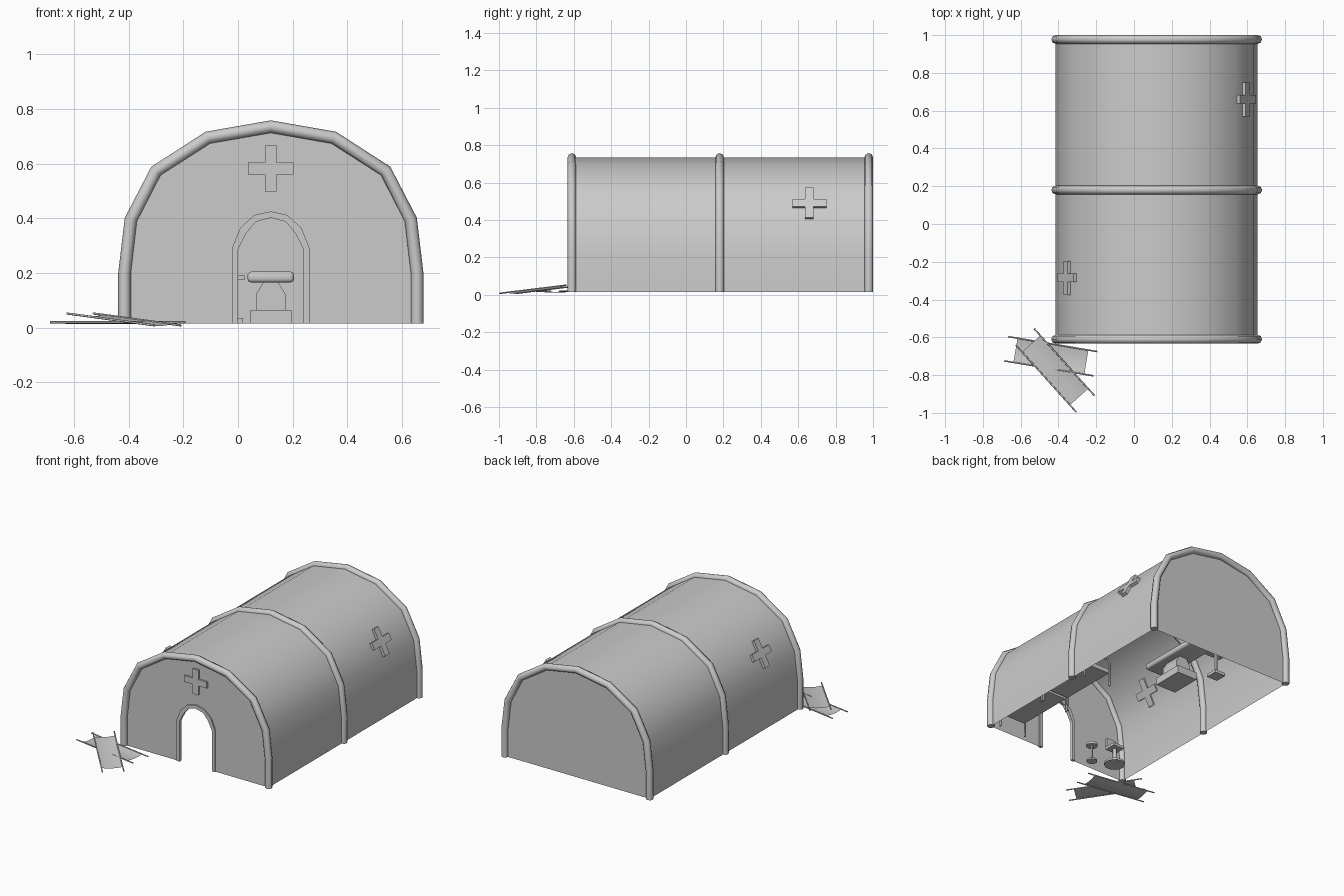
import bpy, bmesh
from math import radians, sin, cos, pi
from mathutils import Matrix

if "Cube" in bpy.data.objects:
    bpy.data.objects.remove(bpy.data.objects["Cube"])

mat = bpy.data.materials.new("light_grey")
mat.use_nodes = True
GREY = (0.6, 0.6, 0.6, 1)
mat.diffuse_color = GREY
mat.node_tree.nodes["Principled BSDF"].inputs["Base Color"].default_value = GREY

CX, BASE = 0.12, 0.015          # tent centre line and ground height
FRONT, MID, BACK = -0.61, 0.18, 0.977


def finish(name, bm, matrix=Matrix(), smooth=False):
    mesh = bpy.data.meshes.new(name)
    bmesh.ops.recalc_face_normals(bm, faces=bm.faces)
    bm.to_mesh(mesh)
    bm.free()
    mesh.materials.append(mat)
    obj = bpy.data.objects.new(name, mesh)
    obj.matrix_world = matrix
    bpy.context.collection.objects.link(obj)
    if smooth:
        bpy.ops.object.select_all(action='DESELECT')
        obj.select_set(True)
        bpy.context.view_layer.objects.active = obj
        bpy.ops.object.shade_smooth_by_angle(angle=radians(40))
    return obj


def prism(name, outline, y0, y1=None, matrix=Matrix()):
    """Flat x/z outline at y0, extruded to y1 when given."""
    bm = bmesh.new()
    face = bm.faces.new([bm.verts.new((x, y0, z)) for x, z in outline])
    if y1 is not None:
        out = bmesh.ops.extrude_face_region(bm, geom=[face], use_keep_orig=True)
        for v in out["geom"]:
            if isinstance(v, bmesh.types.BMVert):
                v.co.y = y1
    return finish(name, bm, matrix)


def box(name, centre, size, bevel=0.0):
    bm = bmesh.new()
    bmesh.ops.create_cube(bm, size=1)
    bmesh.ops.scale(bm, vec=size, verts=bm.verts)
    if bevel:
        bmesh.ops.bevel(bm, geom=bm.edges[:], offset=bevel, segments=3,
                        profile=0.5, affect='EDGES')
    return finish(name, bm, Matrix.Translation(centre), bool(bevel))


def disc(name, x, y, z0, z1, radius):
    bm = bmesh.new()
    bmesh.ops.create_cone(bm, cap_ends=True, segments=16, radius1=radius,
                          radius2=radius, depth=z1 - z0)
    return finish(name, bm, Matrix.Translation((x, y, (z0 + z1) / 2)), True)


def tube(name, points, radius, matrix=Matrix()):
    curve = bpy.data.curves.new(name, 'CURVE')
    curve.dimensions = '3D'
    curve.bevel_depth = radius
    curve.bevel_resolution = 2
    curve.use_fill_caps = True
    spline = curve.splines.new('POLY')
    spline.points.add(len(points) - 1)
    for p, co in zip(spline.points, points):
        p.co = (*co, 1)
    curve.materials.append(mat)
    obj = bpy.data.objects.new(name, curve)
    obj.matrix_world = matrix
    bpy.context.collection.objects.link(obj)
    bpy.ops.object.select_all(action='DESELECT')
    obj.select_set(True)
    bpy.context.view_layer.objects.active = obj
    bpy.ops.object.convert(target='MESH')
    return obj


def mirrored(half):
    """Half outline from the left foot to the apex, completed about CX."""
    return [(CX - x, z) for x, z in half] + [(CX + x, z) for x, z in half[-2::-1]]


# Tent arch, skin, walls and ribs
arch = mirrored([(0.535, BASE), (0.535, 0.2), (0.512, 0.395), (0.42, 0.573),
                 (0.23, 0.695), (0, 0.735)])
bm = bmesh.new()
rows = [[bm.verts.new((x, y, z)) for x, z in arch] for y in (FRONT, MID, BACK)]
for a, b in zip(rows, rows[1:]):
    for i in range(len(arch) - 1):
        bm.faces.new((a[i], a[i + 1], b[i + 1], b[i]))
finish("tent_skin", bm, smooth=True)

door = mirrored([(0.12, BASE), (0.12, 0.285), (0.09, 0.345), (0.055, 0.387), (0, 0.402)])
door_outer = mirrored([(0.142, BASE), (0.142, 0.29), (0.112, 0.365),
                       (0.06, 0.412), (0, 0.425)])
prism("front_wall", arch + door[::-1], FRONT)
prism("back_wall", arch, BACK)
prism("door_frame", door_outer + door[::-1], FRONT - 0.008, FRONT + 0.012)
for label, y in (("front", FRONT), ("middle", MID), ("back", BACK)):
    tube(label + "_rib", [(x, y, z) for x, z in arch], 0.023)

# Crosses on the front and both sides
A, W = 0.09, 0.023
quarter = [(W, A), (W, W), (A, W)]
cross = quarter + [(x, -z) for x, z in quarter[::-1]]
cross += [(-x, -z) for x, z in quarter] + [(-x, z) for x, z in quarter[::-1]]
prism("front_cross", [(x * 0.93, z * 0.93) for x, z in cross], -0.012, 0.012,
      Matrix.Translation((CX, FRONT, 0.582)))
for label, side, y in (("left", 1, 0.66), ("right", -1, -0.285)):
    turn = Matrix.Rotation(side * pi / 2, 4, 'Z') @ Matrix.Rotation(radians(-28), 4, 'X')
    prism(label + "_cross", cross, -0.014, 0.014,
          Matrix.Translation((CX + side * 0.47, y, 0.487)) @ turn)


# Stretchers lying outside the front corner
def stretcher(name, centre, yaw, pitch):
    m = (Matrix.Translation(centre) @ Matrix.Rotation(radians(yaw), 4, 'Z')
         @ Matrix.Rotation(radians(pitch), 4, 'Y'))
    for label, y in (("near", -0.065), ("far", 0.065)):
        tube(f"{name}_{label}_pole", [(-0.24, y, 0), (0.24, y, 0)], 0.004, m)
    bm = bmesh.new()
    steps = [i / 3 for i in range(-3, 4)]
    rows = [[bm.verts.new((x, 0.065 * t, -0.007 * (1 - t * t))) for t in steps]
            for x in (-0.19, 0.19)]
    for i in range(6):
        bm.faces.new((rows[0][i], rows[1][i], rows[1][i + 1], rows[0][i + 1]))
    finish(name + "_canvas", bm, m, True)


stretcher("upper_stretcher", (-0.417, -0.775, 0.03), -48, 5.2)
stretcher("lower_stretcher", (-0.44, -0.70, 0.02), -9.5, 0)

# Operating table
box("table_base", (CX, 0.555, 0.04), (0.15, 0.21, 0.05))
prism("table_column", mirrored([(0.055, 0.065), (0.055, 0.12), (0.025, 0.17), (0, 0.17)]),
      0.49, 0.62)
box("table_top", (CX, 0.6, 0.185), (0.17, 0.5, 0.04), 0.014)

# Instrument stand beside the table
box("stand_base", (-0.022, 0.77, 0.025), (0.08, 0.08, 0.02))
box("stand_post", (-0.022, 0.77, 0.105), (0.018, 0.018, 0.15))
box("stand_tray", (-0.03, 0.77, 0.183), (0.11, 0.09, 0.015))

# Cots along the left wall
for label, y0 in (("front", -0.57), ("rear", -0.15)):
    y1 = y0 + 0.4
    box(label + "_cot_bed", (0.51, (y0 + y1) / 2, 0.12), (0.19, 0.4, 0.03))
    for end, y, top in (("foot", y0, 0.17), ("head", y1, 0.2)):
        tube(f"{label}_cot_{end}_rail",
             [(0.41, y, BASE), (0.41, y, top - 0.02), (0.43, y, top),
              (0.59, y, top), (0.61, y, top - 0.02), (0.61, y, BASE)], 0.006)

# Swivel chair and stool in the front corner
disc("chair_base", -0.245, -0.48, BASE, 0.028, 0.065)
disc("chair_post", -0.245, -0.48, 0.028, 0.13, 0.012)
box("chair_seat", (-0.245, -0.48, 0.135), (0.08, 0.08, 0.018))
box("chair_back", (-0.245, -0.52, 0.18), (0.07, 0.012, 0.06))
disc("stool_base", -0.11, -0.54, BASE, 0.025, 0.033)
disc("stool_post", -0.11, -0.54, 0.025, 0.125, 0.006)
disc("stool_seat", -0.11, -0.54, 0.125, 0.14, 0.036)
